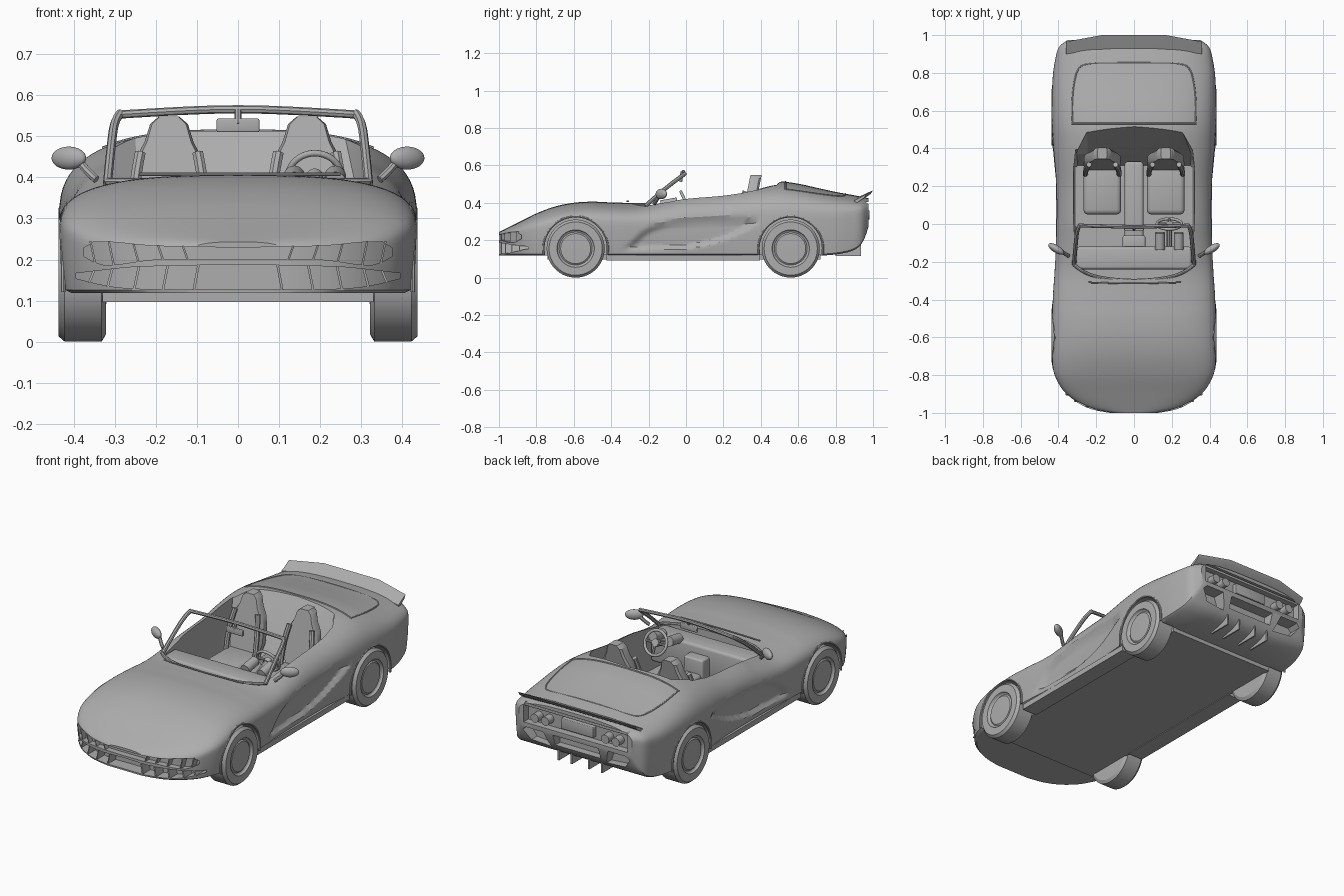
import bpy, bmesh, math
from math import radians, sin, cos, pi

if "Cube" in bpy.data.objects:
    bpy.data.objects.remove(bpy.data.objects["Cube"])

grey = bpy.data.materials.new("plain grey")
grey.diffuse_color = (0.42, 0.42, 0.42, 1)
grey.use_nodes = True
grey.node_tree.nodes["Principled BSDF"].inputs["Base Color"].default_value = grey.diffuse_color


def finish(o, name, angle=30):
    """Apply modifiers, name, colour and shade an object."""
    bpy.ops.object.select_all(action='DESELECT')
    o.select_set(True)
    bpy.context.view_layer.objects.active = o
    bpy.ops.object.convert(target='MESH')
    o = bpy.context.object
    o.name = name
    o.data.materials.clear()
    o.data.materials.append(grey)
    bpy.ops.object.shade_smooth_by_angle(angle=radians(angle))
    return o


def loft(name, rings, done=True, bevel=0):
    """Closed skin through rings of equal point count."""
    bm = bmesh.new()
    vs = [[bm.verts.new(p) for p in r] for r in rings]
    n = len(vs[0])
    for a, b in zip(vs, vs[1:]):
        for i in range(n):
            bm.faces.new((a[i], a[(i + 1) % n], b[(i + 1) % n], b[i]))
    bm.faces.new(vs[0])
    bm.faces.new(vs[-1])
    bmesh.ops.recalc_face_normals(bm, faces=bm.faces)
    me = bpy.data.meshes.new(name)
    bm.to_mesh(me)
    bm.free()
    o = bpy.data.objects.new(name, me)
    bpy.context.collection.objects.link(o)
    if bevel:
        m = o.modifiers.new("b", 'BEVEL')
        m.width, m.segments = bevel, 3
    return finish(o, name) if done else o


def box(name, x0, x1, y0, y1, z0, z1, bevel=0, done=True):
    ring = lambda z: [(x0, y0, z), (x1, y0, z), (x1, y1, z), (x0, y1, z)]
    return loft(name, [ring(z0), ring(z1)], done, bevel)


def tube(name, pts, r):
    c = bpy.data.curves.new(name, 'CURVE')
    c.dimensions, c.bevel_depth, c.bevel_resolution, c.use_fill_caps = '3D', r, 2, True
    s = c.splines.new('NURBS')
    s.points.add(len(pts) - 1)
    for p, q in zip(s.points, pts):
        p.co = (*q, 1)
    s.use_endpoint_u, s.order_u, s.resolution_u = True, min(3, len(pts)), 6
    o = bpy.data.objects.new(name, c)
    bpy.context.collection.objects.link(o)
    return finish(o, name)


def cyl(name, loc, r, depth, rot, done=True):
    bpy.ops.mesh.primitive_cylinder_add(vertices=64, radius=r, depth=depth, location=loc, rotation=rot)
    return finish(bpy.context.object, name) if done else bpy.context.object


def curve(*pts):
    """Smooth function through (position, value) points."""
    def slope(i):
        a, b = pts[max(i - 1, 0)], pts[min(i + 1, len(pts) - 1)]
        return (b[1] - a[1]) / (b[0] - a[0])

    def f(t):
        t = min(max(t, pts[0][0]), pts[-1][0])
        i = max(j for j in range(len(pts) - 1) if pts[j][0] <= t)
        (x0, v0), (x1, v1) = pts[i], pts[i + 1]
        h = x1 - x0
        u = (t - x0) / h
        return ((2 * u**3 - 3 * u * u + 1) * v0 + (u**3 - 2 * u * u + u) * h * slope(i)
                + (3 * u * u - 2 * u**3) * v1 + (u**3 - u * u) * h * slope(i + 1))
    return f


def smooth(a):
    a = min(max(a, 0), 1)
    return a * a * (3 - 2 * a)


# Body shape as functions of length: half width, bottom, waist, top
P = 2.8
width = curve((-1, .13), (-.985, .21), (-.96, .275), (-.92, .335), (-.86, .39), (-.77, .428), (-.6, .433),
              (-.4, .43), (-.2, .418), (.2, .415), (.4, .428), (.6, .435), (.78, .43), (.88, .415),
              (.94, .395), (.975, .35))
bottom = curve((-1, .118), (.2, .118), (.72, .118), (.85, .132), (.92, .16), (.955, .21), (.975, .27))
waist = curve((-1, .2), (-.95, .215), (-.9, .23), (-.8, .255), (-.6, .28), (0, .27), (.5, .3), (.8, .32), (.975, .35))
top = curve((-1, .243), (-.97, .258), (-.9, .293), (-.8, .343), (-.7, .38), (-.6, .4), (-.5, .406), (-.4, .402),
            (-.25, .402), (-.1, .435), (0, .46), (.2, .48), (.38, .505), (.5, .514), (.6, .502), (.7, .48),
            (.8, .458), (.9, .44), (.975, .425))
dent_lo = curve((-.37, .14), (0, .15), (.2, .195), (.42, .3))
dent_hi = curve((-.37, .14), (-.3, .19), (-.22, .265), (-.1, .31), (.1, .335), (.42, .33))
nose = curve((0, -1), (.13, -1), (.21, -.985), (.275, -.96), (.335, -.92), (.39, -.86), (.43, -.77))


def deck(x, y):
    return waist(y) + (top(y) - waist(y)) * max(0, 1 - abs(x / width(y))**P)**(1 / P)


def flank(y, z):
    u = max(0, (z - waist(y)) / (top(y) - waist(y)))
    return width(y) * max(0, 1 - u**P)**(1 / P)


def section(y):
    w, b, s, t = width(y), bottom(y), waist(y), top(y)
    half = [(w * .5, b), (w - .025, b)]
    for i in range(13):
        u = i / 12
        half.append((w - .01 * (1 - u)**2, b + .008 + (s - b - .008) * u))
    for i in range(1, 20):
        a = i / 20 * pi / 2
        half.append((w * cos(a)**(2 / P), s + (t - s) * sin(a)**(2 / P)))
    if -.37 < y < .42:    # sculpted door hollow
        half = [(x - .022 * smooth((z - dent_lo(y)) / .03) * smooth((dent_hi(y) - z) / .05), z) for x, z in half]
    return ([(0, y, b)] + [(x, y, z) for x, z in half] + [(0, y, t)]
            + [(-x, y, z) for x, z in reversed(half)])


ys = ([-1, -.995] + [-.99 + .01 * i for i in range(24)] + [-.75 + .0175 * i for i in range(90)]
      + [.825 + .01 * i for i in range(15)] + [.97, .975])
body = loft("body", [section(y) for y in ys], False)

# Cockpit tub cutter with sloped rear wall
plan = [(0, -.295), (.18, -.28), (.27, -.25), (.31, -.2), (.322, 0), (.322, .3), (.31, .4), (.25, .5), (0, .52)]
plan += [(-x, y) for x, y in plan[-2:0:-1]]
cutters = [loft("cut", [[(x * k, min(y, lim), z) for x, y in plan]
                        for z, lim, k in ((.17, .31, .96), (.30, .37, .98), (.52, .53, 1), (.7, .53, 1))], False)]

# Wheel well, nose and tail cutters
for s in (-1, 1):
    for y in (-.59, .56):
        cutters.append(cyl("cut", (s * .415, y, .155), .168, .2, (0, pi / 2, 0), False))
    vent = [(.17, .185), (.29, .195), (.33, .25), (.31, .27), (.2, .27)]
    cutters.append(loft("cut", [[(s * x, y, z) for x, z in vent] for y in (.9, 1.1)], False))
lamp_hi = curve((0, .229), (.2, .233), (.35, .243), (.38, .225))
lamp_lo = curve((0, .2), (.2, .2), (.33, .187), (.38, .21))
duct_hi = curve((0, .188), (.25, .182), (.33, .174), (.4, .166))
duct_lo = curve((0, .127), (.15, .127), (.3, .133), (.4, .155))
for hi, lo, end, depth in ((lamp_hi, lamp_lo, .375, .035), (duct_hi, duct_lo, .395, .07)):
    rings = []
    for i in range(33):
        x = end * (i / 16 - 1)
        y = nose(abs(x)) + depth
        h, l = hi(abs(x)), lo(abs(x))
        rings.append([(x, -1.1, l), (x, y, l), (x, y, h), (x, -1.1, h)])
    cutters.append(loft("cut", rings, False))
cutters.append(box("cut", -.32, .32, .935, 1.1, .295, .405, 0, False))
cutters.append(box("cut", -.14, .14, .91, 1.1, .205, .268, 0, False))

for c in cutters:
    m = body.modifiers.new("cut", 'BOOLEAN')
    m.operation, m.solver, m.object = 'DIFFERENCE', 'EXACT', c
body = finish(body, "body", 28)
for c in cutters:
    bpy.data.objects.remove(c)

# Underfloor and sills
box("underfloor", -.33, .33, -.74, .72, .096, .125)
for s in (-1, 1):
    box("sill", s * .32, s * .412, -.425, .395, .092, .122)
    # Nose slats and intake fins
    for x in (.12, .18, .24, .3, .345):
        y = nose(x)
        loft("lamp_slat", [[(s * (x + k * .012 + d), yy, lamp_lo(x) - .002 + k * (lamp_hi(x) - lamp_lo(x) + .004))
                            for d, yy in ((0, y + .004), (.005, y + .006), (.005, y + .05), (0, y + .05))]
                           for k in (0, 1)])
    for x in (.105, .18, .25, .315, .36):
        y = nose(x)
        loft("intake_fin", [[(s * (x - k * .012 + d), yy, duct_lo(x) - .002 + k * (duct_hi(x) - duct_lo(x) + .004))
                             for d, yy in ((0, y + .004), (.006, y + .006), (.006, y + .08), (0, y + .08))]
                            for k in (0, 1)])

# Wheels: tyre and recessed disc turned from one profile
tread = [(.322, .001), (.322, .138), (.332, .155), (.422, .155), (.437, .142), (.437, .1), (.428, .095),
         (.424, .088), (.43, .08), (.432, .001)]
for s in (-1, 1):
    for y in (-.59, .56):
        loft("wheel", [[(s * x, y + r * cos(a * pi / 32), .155 + r * sin(a * pi / 32)) for a in range(64)]
                       for x, r in tread])
        arc = [(y + .173 * cos(a * pi / 16), .155 + .173 * sin(a * pi / 16)) for a in range(-2, 19)]
        tube("arch_lip", [(s * (flank(a, z) - .004), a, z) for a, z in arc if z > bottom(a)], .006)

# Windscreen frame
frame = [(.318, -.215, .385), (.31, -.12, .47), (.3, -.02, .545), (.285, -.005, .556)]
for s in (-1, 1):
    tube("windscreen_pillar", [(s * x, y, z) for x, y, z in frame], .011)
tube("windscreen_header", [(-.29, -.008, .553), (-.15, -.012, .562), (0, -.015, .567), (.15, -.012, .562),
                           (.29, -.008, .553)], .01)
base = [(.318, -.215), (.28, -.25), (.18, -.287), (0, -.303)]
base = base + [(-x, y) for x, y in base[-2::-1]]
tube("windscreen_base", [(x, y, .39) for x, y in base], .009)
for a, b in ((.02, -.24), (.25, -.03)):
    tube("wiper", [(a + (b - a) * t, -.315 + .1 * (a + (b - a) * t)**2, .408) for t in (0, .5, 1)], .004)

# Mirrors
box("inside_mirror", -.052, .052, -.035, -.02, .51, .543, .004)
tube("inside_mirror_stem", [(0, -.03, .53), (0, -.02, .565)], .008)
for s in (-1, 1):
    tube("mirror_arm", [(s * .345, -.17, .395), (s * .37, -.155, .415), (s * .39, -.14, .445)], .01)
    bpy.ops.mesh.primitive_uv_sphere_add(segments=24, ring_count=16, location=(s * .412, -.132, .447),
                                         rotation=(0, 0, s * radians(32)))
    bpy.context.object.scale = (.048, .02, .028)
    finish(bpy.context.object, "door_mirror", 60)

# Dashboard, console and steering
box("dashboard", -.305, .305, -.24, -.12, .22, .385, .015)
box("centre_console", -.05, .05, -.15, .33, .165, .26, .015)
box("centre_stack", -.06, .06, -.14, -.06, .2, .34, .01)
bpy.ops.mesh.primitive_torus_add(major_radius=.065, minor_radius=.008, major_segments=40, minor_segments=10,
                                 location=(.187, 0, .4), rotation=(radians(-65), 0, 0))
finish(bpy.context.object, "steering_wheel", 60)
for a in (0, 180, 270):
    ca, sa = .064 * cos(radians(a)), .064 * sin(radians(a))
    tube("steering_spoke", [(.187, 0, .4), (.187 + ca, -.42 * sa, .4 + .9 * sa)], .007)
cyl("steering_hub", (.187, -.005, .398), .02, .025, (radians(-65), 0, 0))
tube("steering_column", [(.187, -.01, .396), (.187, -.14, .34)], .015)
for x in (.137, .237):
    cyl("gauge_pod", (x, -.09, .395), .026, .09, (radians(-80), 0, 0))

# Seats
outline = [(.07, .2), (.1, .3), (.098, .38), (.085, .44), (.06, .485), (.046, .53), (.025, .548)]
outline += [(-x, z) for x, z in reversed(outline)]
for c in (-.168, .168):
    box("seat_cushion", c - .1, c + .1, .05, .32, .165, .255, .025)
    loft("seat_back", [[(c + x * k, .275 + d + (z - .2) * .2, z) for x, z in outline]
                       for d, k in ((0, .9), (.015, 1), (.05, .97), (.06, .8))])
    for e in (-1, 1):
        tube("seat_bolster", [(c + e * .088, .26, .22), (c + e * .095, .275, .34), (c + e * .07, .315, .46)], .014)

# Rear deck cover seam
seam = [(.325, .535), (.33, .62), (.32, .74), (.3, .82), (.26, .85), (.1, .853)]
seam += [(-x, y) for x, y in reversed(seam)]
tube("deck_seam", [(x, y, deck(x, y)) for x, y in seam], .004)
edge = [.33 * (i / 10 - 1) for i in range(21)]
tube("deck_front_edge", [(x, .532, deck(x, .532)) for x in edge], .005)

# Spoiler
wing = [(-.36, .9, .965, -.02), (-.17, .925, 1, 0), (.17, .925, 1, 0), (.36, .9, .965, -.02)]
loft("spoiler", [[(x, f, .432 + d), (x, b, .467 + d), (x, b - .012, .447 + d), (x, f, .41 + d)]
                 for x, f, b, d in wing])

# Tail lamps, plate and diffuser
box("number_panel", -.1, .1, .93, .962, .31, .37, .004)
box("tail_shelf", -.32, .32, .93, .968, .385, .4, .003)
for s in (-1, 1):
    for x in (.185, .25):
        cyl("tail_lamp", (s * x, .95, .335), .024, .06, (pi / 2, 0, 0))
    for x in (.05, .13):
        box("diffuser_fin", s * x, s * (x + .008), .8, .935, .115, .19)
